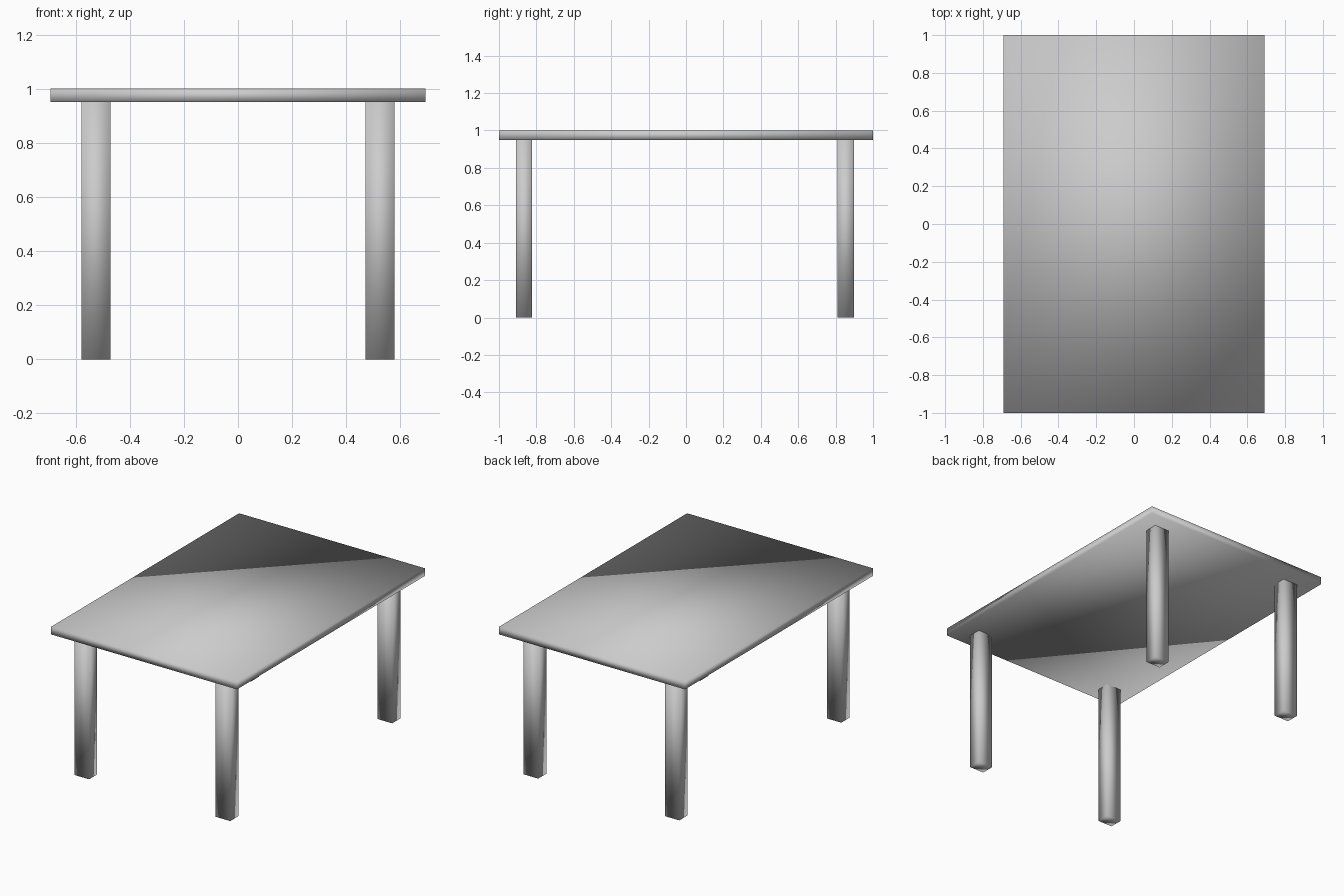
import bpy

if "Cube" in bpy.data.objects:
    bpy.data.objects.remove(bpy.data.objects["Cube"])


def box(name, center, size):
    """Smooth-shaded box of the given centre and size."""
    bpy.ops.mesh.primitive_cube_add(size=1, location=center)
    obj = bpy.context.object
    obj.name = name
    obj.scale = size
    bpy.ops.object.transform_apply(location=False, rotation=False, scale=True)
    bpy.ops.object.shade_smooth()
    return obj


TOP_Z, THICK = 1.0, 0.05
LEG_H = TOP_Z - THICK

# Table top
box("table_top", (0, 0, TOP_Z - THICK / 2), (1.384, 2.0, THICK))

# Four rectangular legs
for row, y in (("front", -0.866), ("back", 0.854)):
    for side, x in (("left", -0.525), ("right", 0.525)):
        box(f"{row}_{side}_leg", (x, y, LEG_H / 2), (0.108, 0.087, LEG_H))
